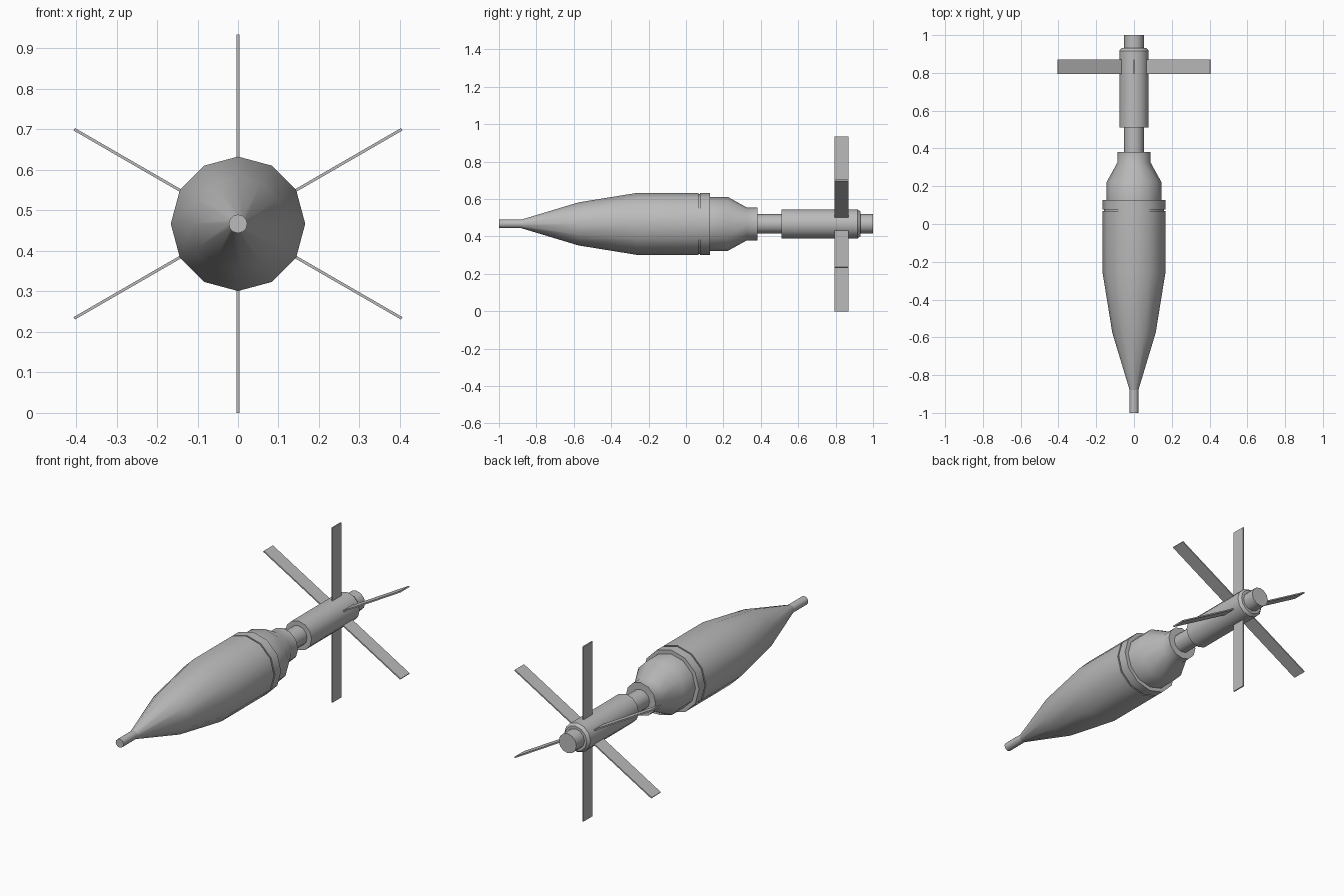
import bpy
import math
from mathutils import Matrix

cube = bpy.data.objects.get("Cube")
if cube:
    bpy.data.objects.remove(cube, do_unlink=True)

AXIS_Z = 0.467
SIDES = 12

grey = bpy.data.materials.new("plain grey")
grey.use_nodes = True
colour = (0.5, 0.5, 0.5, 1)
grey.diffuse_color = colour
grey.node_tree.nodes["Principled BSDF"].inputs["Base Color"].default_value = colour


def add_object(name, verts, faces):
    mesh = bpy.data.meshes.new(name)
    mesh.from_pydata(verts, [], faces)
    mesh.materials.append(grey)
    obj = bpy.data.objects.new(name, mesh)
    bpy.context.collection.objects.link(obj)
    return obj


def turned_part(name, profile, sides=SIDES):
    """Closed solid turned around the long axis from (y, radius) points."""
    verts, faces = [], []
    for y, r in profile:
        for i in range(sides):
            a = math.tau * i / sides
            verts.append((r * math.cos(a), y, AXIS_Z + r * math.sin(a)))
    for k in range(len(profile) - 1):
        for i in range(sides):
            j = (i + 1) % sides
            a, b = k * sides, (k + 1) * sides
            faces.append((a + i, b + i, b + j, a + j))
    last = (len(profile) - 1) * sides
    faces.append(tuple(range(sides)))
    faces.append(tuple(last + i for i in reversed(range(sides))))
    obj = add_object(name, verts, faces)
    bpy.ops.object.select_all(action='DESELECT')
    obj.select_set(True)
    bpy.context.view_layer.objects.active = obj
    bpy.ops.object.shade_smooth_by_angle(angle=math.radians(31))
    return obj


# Nose rod and tapered body, with a narrow groove before the rear band
turned_part("nose_rod", [(-1, 0.023), (-0.87, 0.023)])
turned_part("body", [(-0.88, 0.023), (-0.575, 0.115), (-0.26, 0.166), (0.068, 0.166),
                     (0.068, 0.16), (0.076, 0.16), (0.076, 0.166), (0.127, 0.166)])

# Rear cone, neck, tail tube and end stub
turned_part("rear_cone", [(0.12, 0.145), (0.222, 0.145), (0.325, 0.088), (0.382, 0.088)])
turned_part("neck", [(0.37, 0.052), (0.52, 0.052)])
turned_part("tail_tube", [(0.51, 0.078), (0.917, 0.078), (0.932, 0.066)])
turned_part("end_stub", [(0.92, 0.052), (1, 0.052)])

# Six thin fins radiating from the tail tube
Y0, Y1, R0, R1, HALF = 0.793, 0.87, 0.06, 0.467, 0.0035
box = [(x, y, z) for x in (R0, R1) for y in (Y0, Y1) for z in (-HALF, HALF)]
box_faces = [(0, 1, 3, 2), (4, 6, 7, 5), (0, 4, 5, 1),
             (2, 3, 7, 6), (0, 2, 6, 4), (1, 5, 7, 3)]
for n in range(6):
    fin = add_object(f"fin_{n + 1}", box, box_faces)
    turn = Matrix.Rotation(math.radians(30 + 60 * n), 4, 'Y')
    fin.data.transform(Matrix.Translation((0, 0, AXIS_Z)) @ turn)
